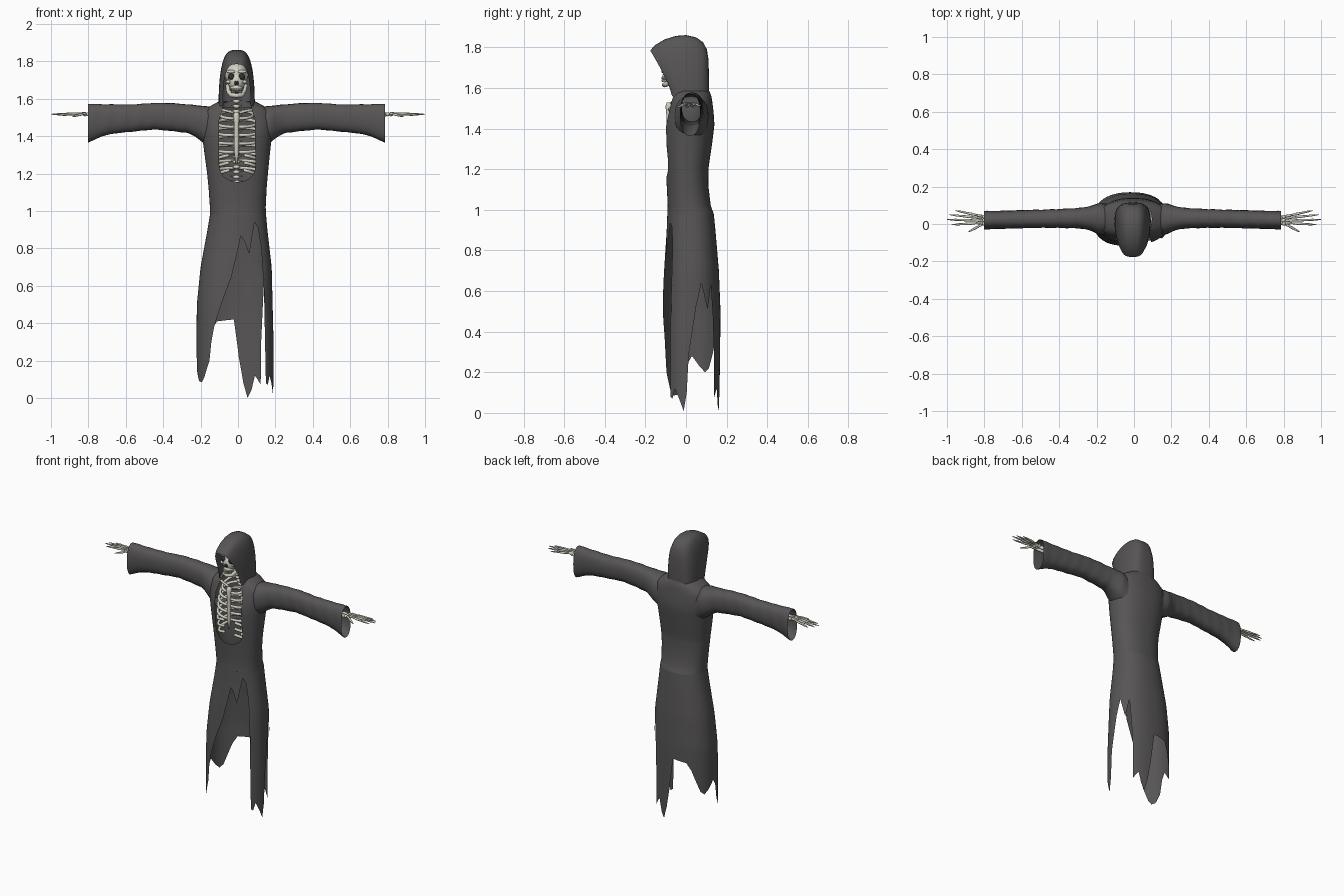
import bpy, bmesh, math
from mathutils import Vector, Matrix


def material(name, rgb):
    m = bpy.data.materials.new(name)
    m.diffuse_color = (*rgb, 1)
    return m


CLOTH = material("dark grey cloth", (0.095, 0.09, 0.09))
BONE = material("pale bone", (0.64, 0.63, 0.54))
DARK = material("socket black", (0.03, 0.03, 0.028))


def finish(name, bm, mat, smooth=True):
    me = bpy.data.meshes.new(name)
    bm.to_mesh(me)
    bm.free()
    me.materials.append(mat)
    ob = bpy.data.objects.new(name, me)
    bpy.context.collection.objects.link(ob)
    for p in me.polygons:
        p.use_smooth = smooth
    return ob


def lerp_table(table, k):
    """Interpolate rows of a table sorted by its first column."""
    if k <= table[0][0]:
        return table[0][1:]
    for a, b in zip(table, table[1:]):
        if k <= b[0]:
            f = (k - a[0]) / (b[0] - a[0])
            return [p + (q - p) * f for p, q in zip(a[1:], b[1:])]
    return table[-1][1:]


def grid(name, rows, closed=False, mat=CLOTH):
    """Skin a list of equal-length point rows."""
    bm = bmesh.new()
    vs = [[bm.verts.new(p) for p in r] for r in rows]
    n = len(rows[0])
    for a, b in zip(vs, vs[1:]):
        for i in range(n if closed else n - 1):
            j = (i + 1) % n
            bm.faces.new((a[i], a[j], b[j], b[i]))
    bmesh.ops.remove_doubles(bm, verts=bm.verts, dist=0.0003)
    return finish(name, bm, mat)


def spow(v, e):
    return math.copysign(abs(v) ** e, v)


def tubes(name, paths, mat=BONE):
    """Round bars along point paths; every path is (radii, points)."""
    bm = bmesh.new()
    for radii, pts in paths:
        pts = [Vector(p) for p in pts]
        rings, n = [], 8
        for i, p in enumerate(pts):
            d = (pts[min(i + 1, len(pts) - 1)] - pts[max(i - 1, 0)]).normalized()
            u = d.orthogonal() if abs(d.z) > 0.9 else d.cross(Vector((0, 0, 1)))
            u.normalize()
            w = d.cross(u)
            r = radii[i % len(radii)]
            rings.append([bm.verts.new(p + r * (u * math.cos(k * math.tau / n) + w * math.sin(k * math.tau / n)))
                          for k in range(n)])
        for a, b in zip(rings, rings[1:]):
            for i in range(n):
                bm.faces.new((a[i], a[(i + 1) % n], b[(i + 1) % n], b[i]))
        bm.faces.new(rings[0][::-1])
        bm.faces.new(rings[-1])
    return finish(name, bm, mat)


def blobs(name, items, mat=BONE, seg=20):
    """Ellipsoids given as (centre, radii)."""
    bm = bmesh.new()
    for c, r in items:
        bmesh.ops.create_uvsphere(bm, u_segments=seg, v_segments=seg // 2, radius=1,
                                  matrix=Matrix.Translation(c) @ Matrix.Diagonal((*r, 1)))
    return finish(name, bm, mat)


# Robe body extents: z, x min, x max, y min, y max
BODY = [(0.0, -.22, .19, -.125, .165), (.3, -.222, .19, -.125, .168), (.5, -.22, .185, -.12, .17),
        (.7, -.2, .18, -.108, .162), (.9, -.163, .157, -.095, .145), (.98, -.15, .15, -.092, .137),
        (1.02, -.15, .148, -.09, .122), (1.12, -.157, .153, -.095, .11), (1.2, -.165, .16, -.1, .11),
        (1.35, -.185, .175, -.112, .132), (1.42, -.195, .185, -.11, .14), (1.48, -.2, .19, -.095, .136),
        (1.53, -.19, .18, -.08, .13), (1.56, -.15, .14, -.072, .125), (1.585, -.105, .095, -.065, .115)]


def body_point(z, t):
    x0, x1, y0, y1 = lerp_table(BODY, z)
    c, s = math.cos(t), math.sin(t)
    return ((x0 + x1) / 2 + (x1 - x0) / 2 * spow(c, .88), (y0 + y1) / 2 + (y1 - y0) / 2 * spow(s, .88), z)


# Ragged skirt: hem height by angle (0 = right side, 90 = back, 270 = front)
HEM = [(-2, .29), (2, .4), (8, .53), (18, .64), (31, .51), (41, .63), (50, .3), (51, .07), (57, .1), (62, .12),
       (68, .04), (74, .0), (80, .08), (86, .22), (91, .42), (115, .41), (125, .36), (134, .29), (144, .22),
       (153, .2), (165, .23), (178, .28), (184, .24), (190, .14), (202, .09), (212, .085), (219, .11), (231, .2),
       (235, .3), (240, .38), (252, .5), (265, .65), (275, .87), (281, .84), (289, .77), (297, .88), (303, .94),
       (311, .91), (316, .8), (319, .5), (321, .08), (326, .07), (332, .12), (341, .07), (350, .01), (355, .1),
       (358, .29)]
angles = sorted(set([h[0] for h in HEM] + list(range(0, 358, 3))))
rows = []
for k in range(19):
    row = []
    for a in angles[:-1]:
        hem = lerp_table(HEM, a)[0]
        row.append(body_point(.98 + (hem - .98) * k / 18, math.radians(a)))
    rows.append(row)
grid("robe_skirt", rows, closed=True)

# Robe torso with the open chest
heights = [.98, 1.0, 1.02, 1.07, 1.12, 1.155, 1.158, 1.165, 1.175, 1.19, 1.21, 1.24, 1.28, 1.33, 1.38, 1.42,
           1.45, 1.48, 1.505, 1.53, 1.545, 1.56, 1.575, 1.585]
rows = []
for z in heights:
    x0, x1 = lerp_table(BODY, z)[:2]
    ow = .097 * math.sqrt(max(0, 1 - max(0, (1.24 - z) / .085) ** 2))
    if z > 1.48:
        ow -= (z - 1.48) * .28
    g = math.asin(min(.95, ow / ((x1 - x0) / 2)) ** (1 / .88))
    rows.append([body_point(z, -math.pi / 2 + g + (math.tau - 2 * g) * i / 64) for i in range(65)])
grid("robe_torso", rows)

# Hood: arches from the face opening to the nape
# half width, apex y, apex z, base y, base z
ARCHES = [(.074, -.176, 1.785, -.07, 1.565), (.084, -.155, 1.81, -.066, 1.56), (.091, -.105, 1.84, -.05, 1.555),
          (.096, -.05, 1.857, -.02, 1.55), (.097, .0, 1.861, .02, 1.55), (.094, .05, 1.85, .055, 1.55),
          (.085, .085, 1.825, .08, 1.55), (.072, .103, 1.79, .098, 1.55), (.055, .111, 1.74, .108, 1.55),
          (.03, .113, 1.66, .113, 1.55), (.004, .114, 1.58, .114, 1.55)]
rows = []
for w, ay, az, by, bz in ARCHES:
    row = []
    for i in range(33):
        t = math.pi * i / 32
        h = math.sin(t) ** .85
        row.append((-.007 + w * spow(math.cos(t), .6), by + (ay - by) * h ** 1.25, bz + (az - bz) * h))
    rows.append(row)
grid("hood", rows)

# Sleeves: x, z low, z high, y low, y high
SLEEVE = [(.13, 1.33, 1.555, -.06, .11), (.18, 1.365, 1.562, -.055, .11), (.215, 1.395, 1.566, -.04, .1),
          (.26, 1.417, 1.57, -.025, .088), (.35, 1.428, 1.577, -.022, .082), (.44, 1.436, 1.578, -.02, .078),
          (.55, 1.425, 1.57, -.022, .075), (.65, 1.415, 1.57, -.024, .072), (.72, 1.4, 1.571, -.026, .07),
          (.77, 1.375, 1.573, -.028, .07), (.795, 1.366, 1.574, -.03, .07)]
for side, label in ((1, "right"), (-1, "left")):
    rows = []
    for k in range(46):
        x = .13 + .665 * k / 45
        z0, z1, y0, y1 = lerp_table(SLEEVE, x)
        row = []
        for i in range(24):
            t = math.tau * i / 24
            fold = 1 + .02 * math.sin(x * 75 + 2 * math.sin(t))  # soft cloth folds
            row.append((side * x - .008, (y0 + y1) / 2 + (y1 - y0) / 2 * fold * spow(math.cos(t), .85),
                        (z0 + z1) / 2 + (z1 - z0) / 2 * (1 + (fold - 1) * .5) * spow(math.sin(t), .85)))
        rows.append(row)
    grid("sleeve_" + label, rows, closed=True)

    # Forearm, wrist and finger bones
    tubes("forearm_" + label, [((.012, .009, .011), [(side * x, y, 1.515) for x in (.5, .65, .795)])
                               for y in (.005, .035)])
    blobs("wrist_" + label, [((side * x, y, 1.517), (.012, .012, .011)) for x in (.8, .818)
                             for y in (.002, .02, .038)], seg=10)
    fingers = []
    for y0, y1, x1, z1 in ((.042, .072, .955, 1.512), (.031, .05, .988, 1.515), (.018, .024, 1.0, 1.517),
                           (.006, -.004, .975, 1.515), (-.004, -.042, .885, 1.505)):
        pts = [(side * (.815 + (x1 - .815) * f), y0 + (y1 - y0) * f, 1.522 + (z1 - 1.522) * f)
               for f in (0, .2, .42, .47, .7, .74, 1)]
        fingers.append(((.008, .005, .0075, .0065, .005, .006, .002), pts))
    tubes("fingers_" + label, fingers)

# Rib cage
ribs = []
for z, w in ((1.515, .075), (1.47, .095), (1.425, .107), (1.38, .113), (1.335, .117), (1.29, .117),
             (1.25, .112), (1.21, .105)):
    for s in (1, -1):
        low = z < 1.3
        pts = []
        for i in range(15):
            f = math.pi * i / (14 if not low else 14.8)
            rise = .03 * max(0, -math.cos(f)) ** 4 if low else 0
            pts.append((-.008 + s * (.012 + w * math.sin(f) ** .8), .005 + .085 * math.cos(f),
                        z + .02 * math.cos(f) + rise))
        ribs.append(((.009,), pts))
tubes("ribs", ribs)
tubes("breastbone", [((.012, .018, .013, .014, .012, .006),
                      [(-.008, -.083, z) for z in (1.53, 1.51, 1.46, 1.4, 1.31, 1.25)])])
tubes("collarbones", [((.008, .007, .009), [(-.008 + s * .015, -.07, 1.525), (-.008 + s * .07, -.06, 1.54),
                                            (-.008 + s * .15, .01, 1.535)]) for s in (1, -1)])

# Spine and neck
spine = []
for i in range(20):
    z = 1.1 + i * .027
    y = .07 if z < 1.45 else .07 - (z - 1.45) * .5
    spine += [((-.008, y, z), (.02, .018, .011)), ((-.008, y + .01, z + .005), (.032, .007, .005))]
blobs("spine", spine, seg=12)

# Skull
CX = -.008
blobs("skull", [((CX, -.03, 1.73), (.063, .078, .066)), ((CX, -.07, 1.695), (.047, .047, .055)),
                ((CX, -.08, 1.657), (.034, .037, .026))]
      + [((CX + s * .043, -.082, 1.69), (.015, .026, .011)) for s in (1, -1)]
      + [((CX + s * .03, -.1, 1.745), (.025, .011, .009)) for s in (1, -1)])
tubes("jaw", [((.012, .012, .014, .012, .014, .012, .012),
               [(CX - .048, -.05, 1.675), (CX - .044, -.06, 1.64), (CX - .026, -.095, 1.62), (CX, -.107, 1.616),
                (CX + .026, -.095, 1.62), (CX + .044, -.06, 1.64), (CX + .048, -.05, 1.675)])])
blobs("eye_sockets", [((CX + s * .028, -.103, 1.718), (.018, .012, .017)) for s in (1, -1)], DARK)
blobs("nose_hole", [((CX + s * .005, -.115, 1.685), (.006, .006, .012)) for s in (1, -1)], DARK, 12)
teeth = []
for i in range(-4, 5):
    a = i * .24
    for z in (1.637, 1.65):
        teeth.append(((CX + .033 * math.sin(a), -.082 - .034 * math.cos(a), z), (.0038, .005, .0068)))
blobs("teeth", teeth, seg=8)
